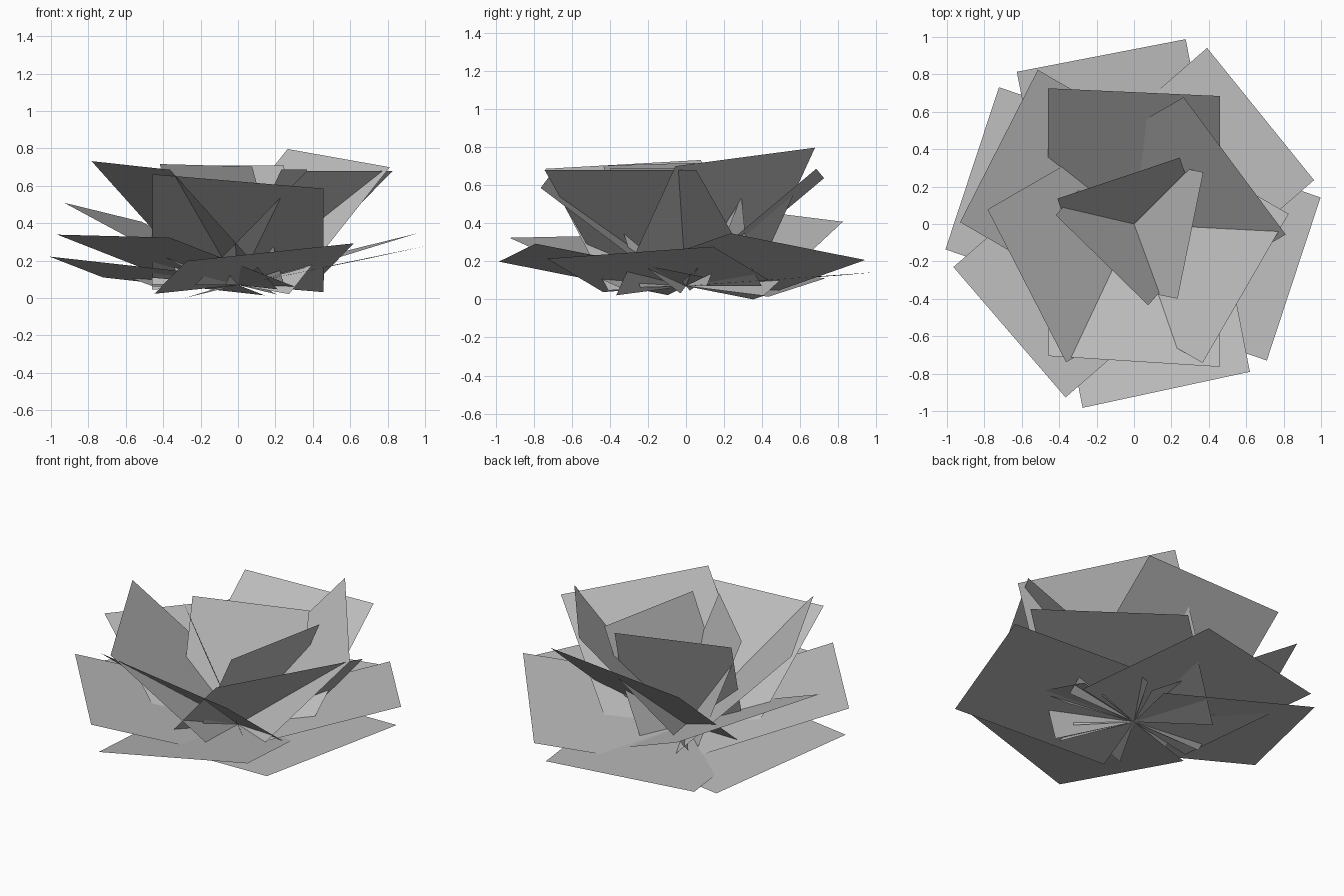
import bpy
import bmesh
from math import radians
from mathutils import Matrix, Vector

default_cube = bpy.data.objects.get("Cube")
if default_cube:
    bpy.data.objects.remove(default_cube, do_unlink=True)

# Single petal colour
petal_grey = bpy.data.materials.new("petal_grey")
petal_grey.use_nodes = True
grey = (0.52, 0.52, 0.52, 1.0)
petal_grey.diffuse_color = grey
petal_grey.node_tree.nodes["Principled BSDF"].inputs["Base Color"].default_value = grey

base_centre = Vector((0, 0, 0.07))


def add_petal(name, size, yaw, pitch, roll):
    """Square card whose inner edge is centred on the flower's axis."""
    rotation = (Matrix.Rotation(radians(yaw), 4, "Z")
                @ Matrix.Rotation(radians(-pitch), 4, "Y")
                @ Matrix.Rotation(radians(roll), 4, "X"))
    half = size / 2
    outline = [(0, -half, 0), (size, -half, 0), (size, half, 0), (0, half, 0)]

    bm = bmesh.new()
    bm.faces.new([bm.verts.new(corner) for corner in outline])
    bm.transform(Matrix.Translation(base_centre) @ rotation)

    mesh = bpy.data.meshes.new(name)
    bm.to_mesh(mesh)
    bm.free()
    mesh.materials.append(petal_grey)
    petal = bpy.data.objects.new(name, mesh)
    bpy.context.scene.collection.objects.link(petal)


def add_ring(name, size, first_yaw, tilts):
    """Petals spaced evenly round the axis, each with its own pitch and roll."""
    step = 360 / len(tilts)
    for index, (pitch, roll) in enumerate(tilts):
        add_petal(f"{name}_{index + 1}", size, first_yaw + index * step, pitch, roll)


# Outer petals lie almost flat
add_ring("outer_petal", 0.92, -79,
         [(11, 6), (11, 4), (13, -9), (4, -1), (6, 7), (16.5, -1)])

# Middle petals open about halfway
add_ring("middle_petal", 0.92, -90,
         [(37, -6), (41.5, 0), (47.5, 9), (40, -4), (25, 7), (44, -4)])

# Inner petals stand steeply round the heart
add_ring("inner_petal", 0.69, -11.5,
         [(63.5, 0), (68, 0), (68, -3)])
